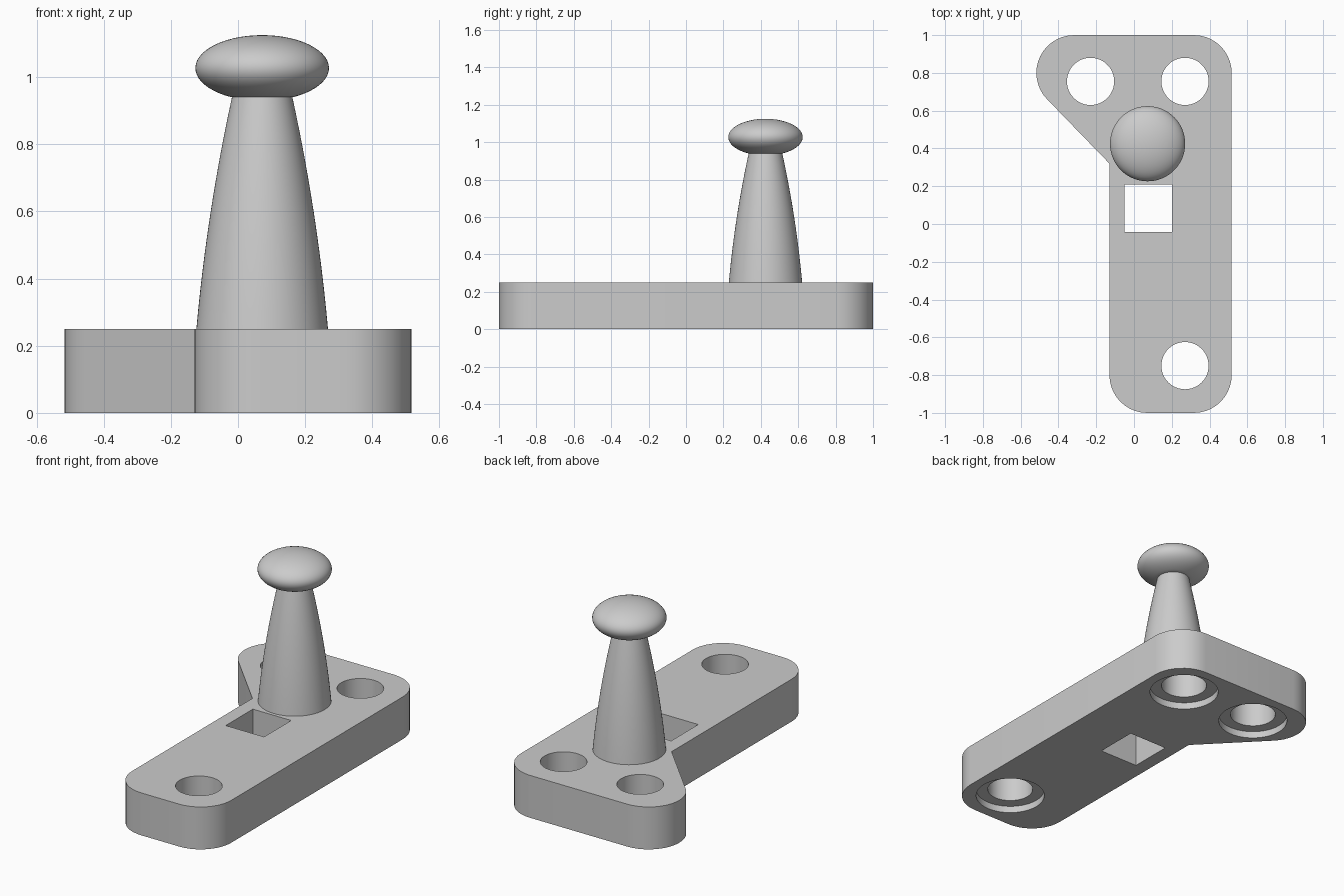
import bpy, bmesh, math

if "Cube" in bpy.data.objects:
    bpy.data.objects.remove(bpy.data.objects["Cube"])

grey = bpy.data.materials.new("plain grey")
grey.diffuse_color = (0.6, 0.6, 0.6, 1)
grey.use_nodes = True
grey.node_tree.nodes["Principled BSDF"].inputs["Base Color"].default_value = grey.diffuse_color


def make(name, bm):
    bmesh.ops.recalc_face_normals(bm, faces=bm.faces[:])
    mesh = bpy.data.meshes.new(name)
    bm.to_mesh(mesh)
    bm.free()
    mesh.materials.append(grey)
    ob = bpy.data.objects.new(name, mesh)
    bpy.context.collection.objects.link(ob)
    return ob


def select(ob):
    bpy.ops.object.select_all(action='DESELECT')
    ob.select_set(True)
    bpy.context.view_layer.objects.active = ob


def smooth(ob):
    select(ob)
    bpy.ops.object.shade_smooth_by_angle(angle=math.radians(30))


def prism(name, outline, z0, z1):
    bm = bmesh.new()
    low = [bm.verts.new((x, y, z0)) for x, y in outline]
    high = [bm.verts.new((x, y, z1)) for x, y in outline]
    bm.faces.new(low)
    bm.faces.new(high)
    n = len(outline)
    for i in range(n):
        j = (i + 1) % n
        bm.faces.new((low[i], low[j], high[j], high[i]))
    return make(name, bm)


def arc(cx, cy, r, a0, a1, n):
    angles = [math.radians(a0 + (a1 - a0) * i / n) for i in range(n + 1)]
    return [(cx + r * math.cos(a), cy + r * math.sin(a)) for a in angles]


def lathe(name, profile, cx, cy, n=64):
    bm = bmesh.new()
    vs = [bm.verts.new((cx + r, cy, z)) for r, z in profile]
    es = [bm.edges.new(p) for p in zip(vs, vs[1:])]
    bmesh.ops.spin(bm, geom=vs + es, cent=(cx, cy, 0), axis=(0, 0, 1),
                   angle=2 * math.pi, steps=n, use_duplicate=False)
    bmesh.ops.remove_doubles(bm, verts=bm.verts[:], dist=1e-5)
    ob = make(name, bm)
    smooth(ob)
    return ob


# base plate: long bar with rounded corners and a side lobe
R, T = 0.2, 0.25
outline = (arc(0.07, -0.8, R, 180, 270, 10) + arc(0.317, -0.8, R, 270, 360, 10)
           + arc(0.317, 0.8, R, 0, 90, 10) + arc(-0.317, 0.8, R, 90, 225, 15)
           + [(-0.13, 0.32)])
base = prism("base_plate", outline, 0, T)

# cut the counterbored screw holes and the square slot
cutters = [prism("slot_cutter", [(-0.05, -0.043), (0.2, -0.043), (0.2, 0.21), (-0.05, 0.21)], -0.1, 0.4)]
for x, y in ((-0.23, 0.755), (0.27, 0.755), (0.27, -0.75)):
    cutters.append(prism("hole_cutter", arc(x, y, 0.125, 0, 352.5, 47), -0.1, 0.4))
    cutters.append(prism("counterbore_cutter", arc(x, y, 0.19, 0, 352.5, 47), -0.1, 0.04))
select(base)
for c in cutters:
    mod = base.modifiers.new("cut", 'BOOLEAN')
    mod.operation = 'DIFFERENCE'
    mod.solver = 'EXACT'
    mod.object = c
    bpy.ops.object.modifier_apply(modifier=mod.name)
for c in cutters:
    bpy.data.objects.remove(c)
smooth(base)

# tapered post with a slight outward bow
post = []
for i in range(13):
    t = i / 12
    post.append((0.196 - 0.106 * t + 0.044 * t * (1 - t), T + 0.69 * t))
lathe("post", post, 0.072, 0.425)

# flattened ball knob, cut off where it meets the post
knob = [(0, 0.94)]
a0 = math.asin(-0.087 / 0.098)
for i in range(25):
    a = a0 + (math.pi / 2 - a0) * i / 24
    knob.append((0.199 * math.cos(a), 1.027 + 0.098 * math.sin(a)))
lathe("knob", knob, 0.072, 0.425)
